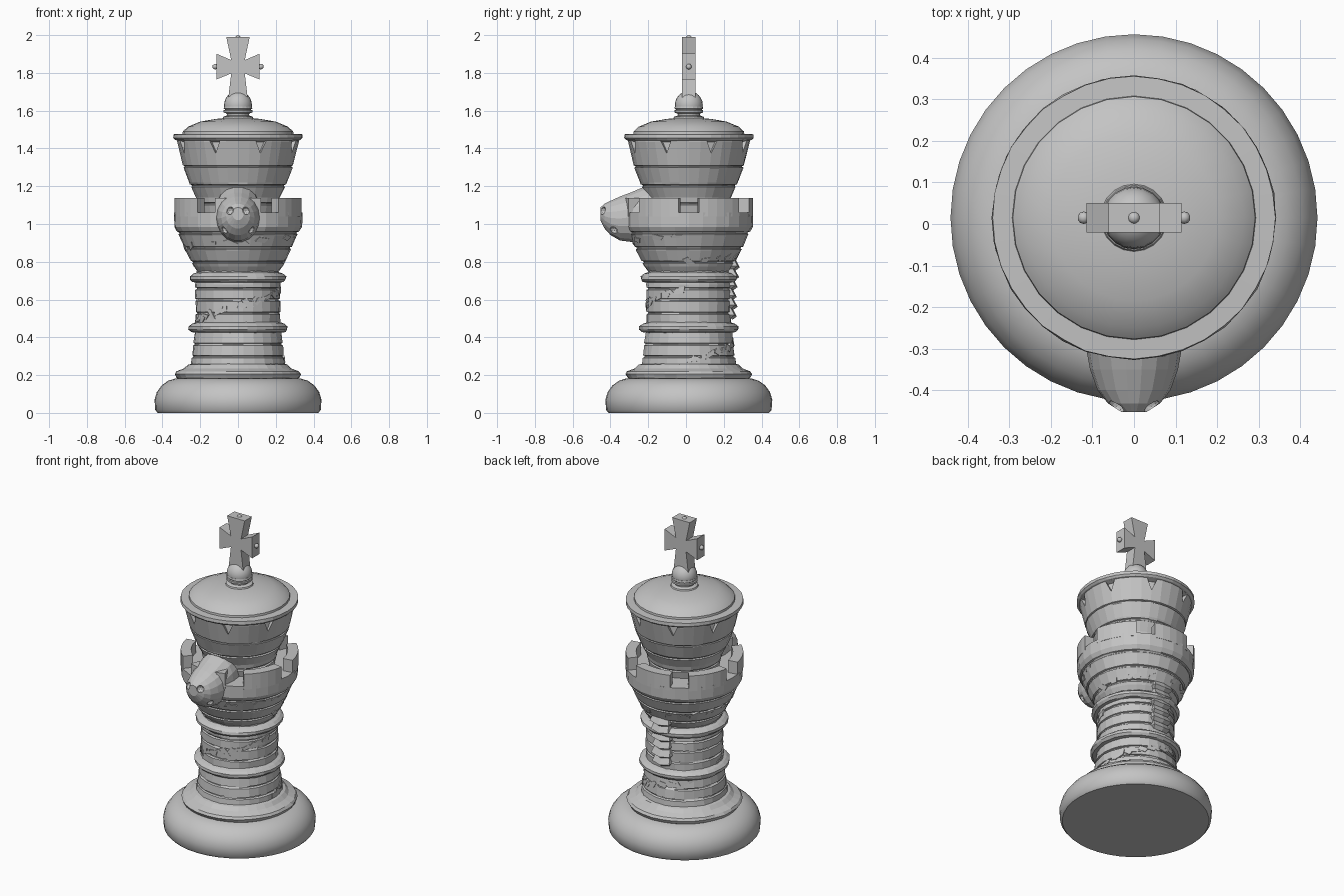
import bpy, bmesh, math, random
from mathutils import Matrix, Vector

random.seed(4)
AXIS_Y = 0.015
if "Cube" in bpy.data.objects:
    bpy.data.objects.remove(bpy.data.objects["Cube"])

stone = bpy.data.materials.new("grey stone")
stone.use_nodes = True
GREY = (0.55, 0.55, 0.55, 1)
stone.diffuse_color = GREY
stone.node_tree.nodes["Principled BSDF"].inputs["Base Color"].default_value = GREY


def finish(name, bm, smooth=None):
    bmesh.ops.recalc_face_normals(bm, faces=bm.faces)
    mesh = bpy.data.meshes.new(name)
    bm.to_mesh(mesh)
    bm.free()
    mesh.materials.append(stone)
    ob = bpy.data.objects.new(name, mesh)
    bpy.context.collection.objects.link(ob)
    if smooth:
        bpy.ops.object.select_all(action='DESELECT')
        ob.select_set(True)
        bpy.context.view_layer.objects.active = ob
        bpy.ops.object.shade_smooth_by_angle(angle=math.radians(smooth))
    return ob


def skin(bm, rings):
    """Join equal rings of points into a capped tube."""
    rings = [[bm.verts.new(p) for p in ring] for ring in rings]
    n = len(rings[0])
    for a, b in zip(rings, rings[1:]):
        for i in range(n):
            j = (i + 1) % n
            bm.faces.new((a[i], a[j], b[j], b[i]))
    bm.faces.new(rings[0][::-1])
    bm.faces.new(rings[-1])


def lathe(name, profile, sides=32, rough=0.0, smooth=None):
    bm = bmesh.new()
    rings = []
    for r, z in profile:
        ring = []
        for i in range(sides):
            a = math.tau * i / sides
            q = r + random.uniform(-rough, rough)
            ring.append((q * math.cos(a), AXIS_Y + q * math.sin(a), z))
        rings.append(ring)
    skin(bm, rings)
    return finish(name, bm, smooth)


def radius_at(points, z):
    for (r0, z0), (r1, z1) in zip(points, points[1:]):
        if z0 <= z <= z1:
            return r0 + (r1 - r0) * (z - z0) / (z1 - z0)


def courses(points, joints, depth=0.008):
    """Cut a mortar groove into a profile at each joint height."""
    out = list(points)
    for z in joints:
        out += [(radius_at(points, z + d) - cut, z + d)
                for d, cut in ((-0.009, 0), (-0.004, depth), (0.002, depth), (0.005, 0))]
    return sorted(out, key=lambda p: p[1])


def carve(ob, bm):
    cutter = finish("cutter", bm)
    cutter.hide_render = True
    mod = ob.modifiers.new("carve", 'BOOLEAN')
    mod.operation, mod.solver, mod.object = 'DIFFERENCE', 'EXACT', cutter
    bpy.context.view_layer.objects.active = ob
    bpy.ops.object.modifier_apply(modifier=mod.name)
    bpy.data.objects.remove(cutter)


def around(angle, r, z):
    """Frame on the wall: local x outward, y along the wall, z up."""
    return (Matrix.Translation((0, AXIS_Y, 0)) @ Matrix.Rotation(angle, 4, 'Z')
            @ Matrix.Translation((r, 0, z)))


def chips(name, points, z0, z1, count):
    """Thin slanted flakes standing just proud of a wall."""
    bm = bmesh.new()
    for i in range(count):
        z = z0 + (z1 - z0) * ((i * 0.382) % 1)
        slope = (radius_at(points, z + 0.01) - radius_at(points, z - 0.01)) / 0.02
        m = around(i * 2.4, radius_at(points, z), z) @ Matrix.Rotation(math.atan(slope), 4, 'Y')
        m = m @ Matrix.Rotation(random.uniform(-0.9, 0.9), 4, 'X')
        w, h = random.uniform(0.025, 0.04), random.uniform(0.012, 0.022)
        flake = ((-w, -h * 0.3), (w * 0.4, -h), (w, h * 0.4), (-w * 0.5, h))
        skin(bm, [[m @ Vector((x, y, v)) for y, v in flake] for x in (-0.02, 0.002)])
    finish(name, bm)


# Base and collars
lathe("base", [(0.425, 0), (0.438, 0.015), (0.442, 0.07), (0.43, 0.11), (0.405, 0.145),
               (0.37, 0.17), (0.33, 0.183)], sides=40, smooth=40)
lathe("base_collar", [(0.3, 0.17), (0.325, 0.185), (0.335, 0.205), (0.325, 0.22),
                      (0.285, 0.235), (0.265, 0.255), (0.24, 0.262)], rough=0.003)
for name, z, r in (("middle_ring", 0.45, 0.262), ("neck_ring", 0.715, 0.254)):
    lathe(name, [(r - 0.05, z - 0.028), (r - 0.012, z - 0.022), (r, z - 0.008),
                 (r, z + 0.008), (r - 0.018, z + 0.022), (r - 0.05, z + 0.034)], rough=0.003)

# Stone shaft and flared bowl
shaft = [(0.252, 0.24), (0.23, 0.42), (0.224, 0.48), (0.226, 0.68), (0.212, 0.78)]
lathe("shaft", courses(shaft, (0.3, 0.365, 0.53, 0.6, 0.66)), sides=26, rough=0.003)
chips("shaft_chips", shaft, 0.28, 0.66, 34)
bowl = [(0.205, 0.735), (0.235, 0.775), (0.278, 0.86), (0.312, 0.94), (0.338, 0.985), (0.341, 1.06)]
lathe("bowl", courses(bowl, (0.8, 0.875, 0.955)), sides=28, rough=0.002)
chips("bowl_chips", bowl, 0.8, 0.94, 18)

# Battlements: six merlons with gaps at every sixty degrees
bm = bmesh.new()
half_gap = 0.16
for k in range(6):
    start = k * math.pi / 3 + half_gap
    sweep = math.pi / 3 - 2 * half_gap
    rings = []
    for s in range(6):
        a = start + sweep * s / 5
        rings.append([(r * math.cos(a), AXIS_Y + r * math.sin(a), z)
                      for r, z in ((0.28, 1.04), (0.341, 1.04), (0.341, 1.138), (0.28, 1.138))])
    skin(bm, rings)
finish("battlements", bm)

# Crown with eight wedge notches under the rim
wall = [(0.2, 1.04), (0.222, 1.14), (0.26, 1.22), (0.29, 1.3), (0.322, 1.435), (0.325, 1.45)]
crown = lathe("crown", courses(wall, (1.11, 1.205, 1.305)), rough=0.002)
bm = bmesh.new()
for k in range(8):
    m = around((k + 0.5) * math.pi / 4, 0.32, 0)
    skin(bm, [[m @ Vector((x, y, z)) for y, z in ((-0.03, 1.442), (0.03, 1.442), (0, 1.375))]
              for x in (-0.025, 0.05)])
carve(crown, bm)
lathe("crown_rim", [(0.3, 1.435), (0.332, 1.445), (0.342, 1.455), (0.34, 1.475),
                    (0.28, 1.478)], sides=36, rough=0.0015)
lathe("crown_dome", [(0.295, 1.465), (0.292, 1.49), (0.265, 1.515), (0.2, 1.542),
                     (0.12, 1.556), (0.06, 1.562)], sides=28, smooth=35)

# Finial ball on stacked rings
lathe("finial_neck", [(0.085, 1.55), (0.078, 1.568), (0.058, 1.575), (0.06, 1.585), (0.076, 1.59),
                      (0.076, 1.602), (0.066, 1.606), (0.076, 1.611), (0.074, 1.622)], sides=20)
bm = bmesh.new()
bmesh.ops.create_uvsphere(bm, u_segments=20, v_segments=12, radius=0.074,
                          matrix=Matrix.Translation((0, AXIS_Y, 1.63)))
finish("finial_ball", bm, 40)

# Flared cross, mirrored outline
side = [(0.052, 1.66), (0.036, 1.797), (0.115, 1.765), (0.115, 1.902), (0.036, 1.868), (0.062, 1.99)]
outline = side + [(-x, z) for x, z in reversed(side)]
bm = bmesh.new()
skin(bm, [[(x, AXIS_Y + y, z) for x, z in outline] for y in (-0.036, 0.036)])
finish("cross", bm)
bm = bmesh.new()
for x, z in ((-0.121, 1.833), (0.121, 1.833), (0, 1.985)):
    bmesh.ops.create_icosphere(bm, subdivisions=2, radius=0.015,
                               matrix=Matrix.Translation((x, AXIS_Y, z)))
finish("cross_studs", bm, 40)

# Horse muzzle: stations of depth, underside, top, half width
stations = [(-0.14, 0.93, 1.218, 0.115), (-0.22, 0.915, 1.2, 0.122), (-0.29, 0.903, 1.17, 0.117),
            (-0.35, 0.911, 1.147, 0.106), (-0.4, 0.94, 1.124, 0.088), (-0.432, 0.976, 1.108, 0.063),
            (-0.453, 1.02, 1.088, 0.03)]
bm = bmesh.new()
skin(bm, [[(w * math.cos(math.tau * i / 18), y,
            (lo + hi) / 2 + (hi - lo) / 2 * math.sin(math.tau * i / 18)) for i in range(18)]
          for y, lo, hi, w in stations])
muzzle = finish("muzzle", bm)
# Nostrils and mouth corners
bm = bmesh.new()
for s in (-1, 1):
    for x, y, z, r in ((0.042, -0.44, 1.07, 0.022), (0.076, -0.385, 0.965, 0.022)):
        bmesh.ops.create_icosphere(bm, subdivisions=2, radius=r,
                                   matrix=Matrix.Translation((s * x, y, z)))
carve(muzzle, bm)

# Mane: overlapping locks down the back of the neck
bm = bmesh.new()
for k in range(6):
    z = 0.53 + k * 0.052
    w = 0.06 + 0.006 * (k % 2)
    r = 0.232 + 0.004 * (k % 2) + (0.012 if k > 3 else 0)
    m = around(math.pi / 2, 0, z)
    skin(bm, [[m @ Vector(p) for p in ((0.19, -h, dz), (d - 0.012, -h, dz), (d, 0, dz - 0.008),
                                       (d - 0.012, h, dz), (0.19, h, dz))]
              for h, d, dz in ((w * 0.8, r, -0.028), (w, r + 0.022, -0.012), (w * 0.85, r + 0.002, 0.026))])
finish("mane", bm)
